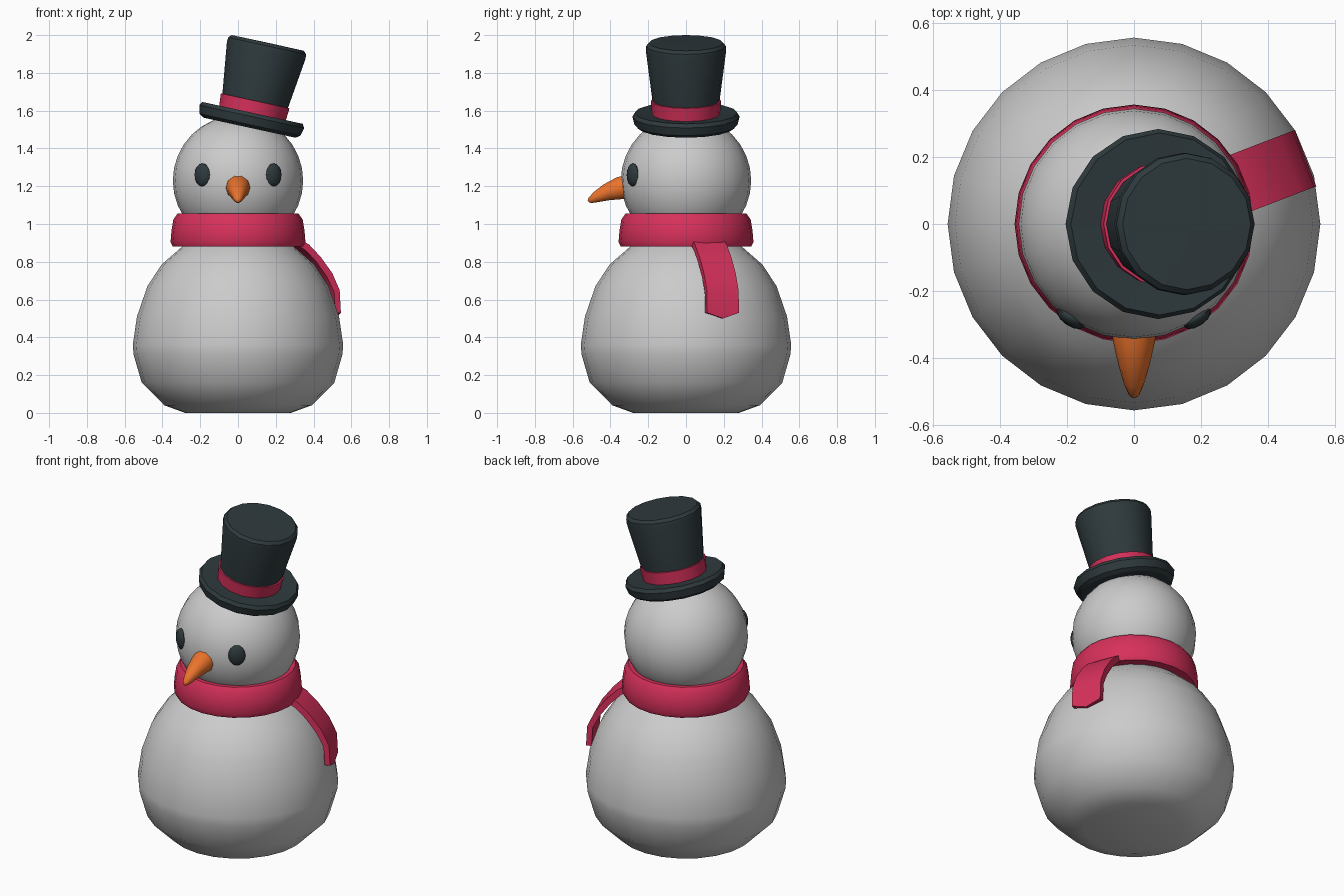
import bpy, bmesh
from math import sin, cos, pi, radians
from mathutils import Vector, Matrix

if "Cube" in bpy.data.objects:
    bpy.data.objects.remove(bpy.data.objects["Cube"])


def material(name, rgb):
    m = bpy.data.materials.new(name)
    m.diffuse_color = (*rgb, 1)
    m.use_nodes = True
    m.node_tree.nodes["Principled BSDF"].inputs["Base Color"].default_value = m.diffuse_color
    return m


DARK = material("charcoal", (0.028, 0.042, 0.047))
RED = material("red wool", (0.68, 0.03, 0.105))
ORANGE = material("orange", (0.83, 0.17, 0.025))


def make(name, verts, faces, mat=None, matrix=Matrix(), angle=35):
    me = bpy.data.meshes.new(name)
    me.from_pydata([matrix @ Vector(v) for v in verts], [], faces)
    bm = bmesh.new()
    bm.from_mesh(me)
    bmesh.ops.recalc_face_normals(bm, faces=bm.faces)
    bm.to_mesh(me)
    bm.free()
    ob = bpy.data.objects.new(name, me)
    bpy.context.collection.objects.link(ob)
    if mat:
        me.materials.append(mat)
    bpy.ops.object.select_all(action='DESELECT')
    ob.select_set(True)
    bpy.context.view_layer.objects.active = ob
    bpy.ops.object.shade_smooth_by_angle(angle=radians(angle))
    return ob


def skin(rings, loop=False):
    """Faces joining equal rings of vertices; ends capped unless looped."""
    n, m = len(rings[0]), len(rings)
    verts = [v for r in rings for v in r]
    faces = [(i * n + j, i * n + (j + 1) % n,
              (i + 1) % m * n + (j + 1) % n, (i + 1) % m * n + j)
             for i in range(m if loop else m - 1) for j in range(n)]
    if not loop:
        faces += [tuple(range(n)), tuple(range((m - 1) * n, m * n))]
    return verts, faces


def lathe(name, profile, sides, mat=None, matrix=Matrix(), loop=False):
    rings = [[(r * cos(2 * pi * k / sides), r * sin(2 * pi * k / sides), z)
              for k in range(sides)] for r, z in profile]
    return make(name, *skin(rings, loop), mat, matrix)


# Body with a flattened base
lathe("body", [(0.28, 0), (0.39, 0.04), (0.51, 0.16), (0.553, 0.31), (0.557, 0.36),
               (0.535, 0.51), (0.48, 0.67), (0.405, 0.785), (0.29, 0.885),
               (0.15, 0.95), (0.03, 0.965)], 24)

# Head
lathe("head", [(0.345 * sin(pi * k / 16) if 0 < k < 16 else 0.005,
                1.23 - 0.345 * cos(pi * k / 16)) for k in range(17)], 24)

# Scarf ring
lathe("scarf", [(0.27, 0.88), (0.345, 0.88), (0.357, 0.905), (0.352, 0.965),
                (0.342, 1.025), (0.32, 1.055), (0.26, 1.055)], 24, RED, loop=True)

# Scarf tail: strip hanging over the body, ending in a shallow point
path = [(0.32, 0.92), (0.37, 0.89), (0.435, 0.825), (0.50, 0.74), (0.542, 0.65), (0.549, 0.53)]
inner = [(0.30, 0.89), (0.35, 0.86), (0.41, 0.80), (0.47, 0.72), (0.511, 0.64), (0.517, 0.53)]
rings = []
for i, ((r, z), (q, y)) in enumerate(zip(path, inner)):
    d = 0.03 if i == len(path) - 1 else 0
    rings.append([(r, -0.09, z), (r, 0, z - d), (r, 0.09, z),
                  (q, 0.09, y), (q, 0, y - d), (q, -0.09, y)])
make("scarf_tail", *skin(rings), RED, Matrix.Rotation(radians(21), 4, 'Z'), 30)

# Drooping carrot nose: (y, z, radius, tilt)
rings = []
for y, z, r, t in [(-0.30, 1.195, 0.068, 8), (-0.35, 1.19, 0.063, 14), (-0.42, 1.168, 0.047, 21),
                   (-0.475, 1.143, 0.031, 27), (-0.508, 1.125, 0.017, 30),
                   (-0.517, 1.12, 0.007, 30)]:
    a = radians(t)
    rings.append([(r * cos(k * pi / 5), y - r * sin(k * pi / 5) * sin(a),
                   z + r * sin(k * pi / 5) * cos(a)) for k in range(10)])
make("nose", *skin(rings), ORANGE, angle=50)

# Eyes: flattened ovals lying on the head
for side, s in (("left", -1), ("right", 1)):
    m = (Matrix.Translation((s * 0.189, -0.281, 1.26))
         @ Matrix.Rotation(s * radians(34), 4, 'Z') @ Matrix.Diagonal((0.048, 0.024, 0.061, 1)))
    lathe(side + "_eye", [(max(sin(pi * k / 8), 0.02), -cos(pi * k / 8)) for k in range(9)],
          12, DARK, m)

# Tilted hat: brim, crown and band
hat = Matrix.Translation((0.06, 0, 1.51)) @ Matrix.Rotation(radians(12.3), 4, 'Y')
lathe("hat_brim", [(0.02, 0), (0.25, 0), (0.273, 0.016), (0.284, 0.06),
                   (0.272, 0.08), (0.24, 0.078), (0.15, 0.07)], 16, DARK, hat)
lathe("hat_crown", [(0.17, 0.04), (0.177, 0.14), (0.213, 0.42), (0.211, 0.443),
                    (0.196, 0.459), (0.03, 0.46)], 16, DARK, hat)
lathe("hat_band", [(0.165, 0.05), (0.179, 0.06), (0.186, 0.145), (0.17, 0.147)],
      16, RED, hat, loop=True)
